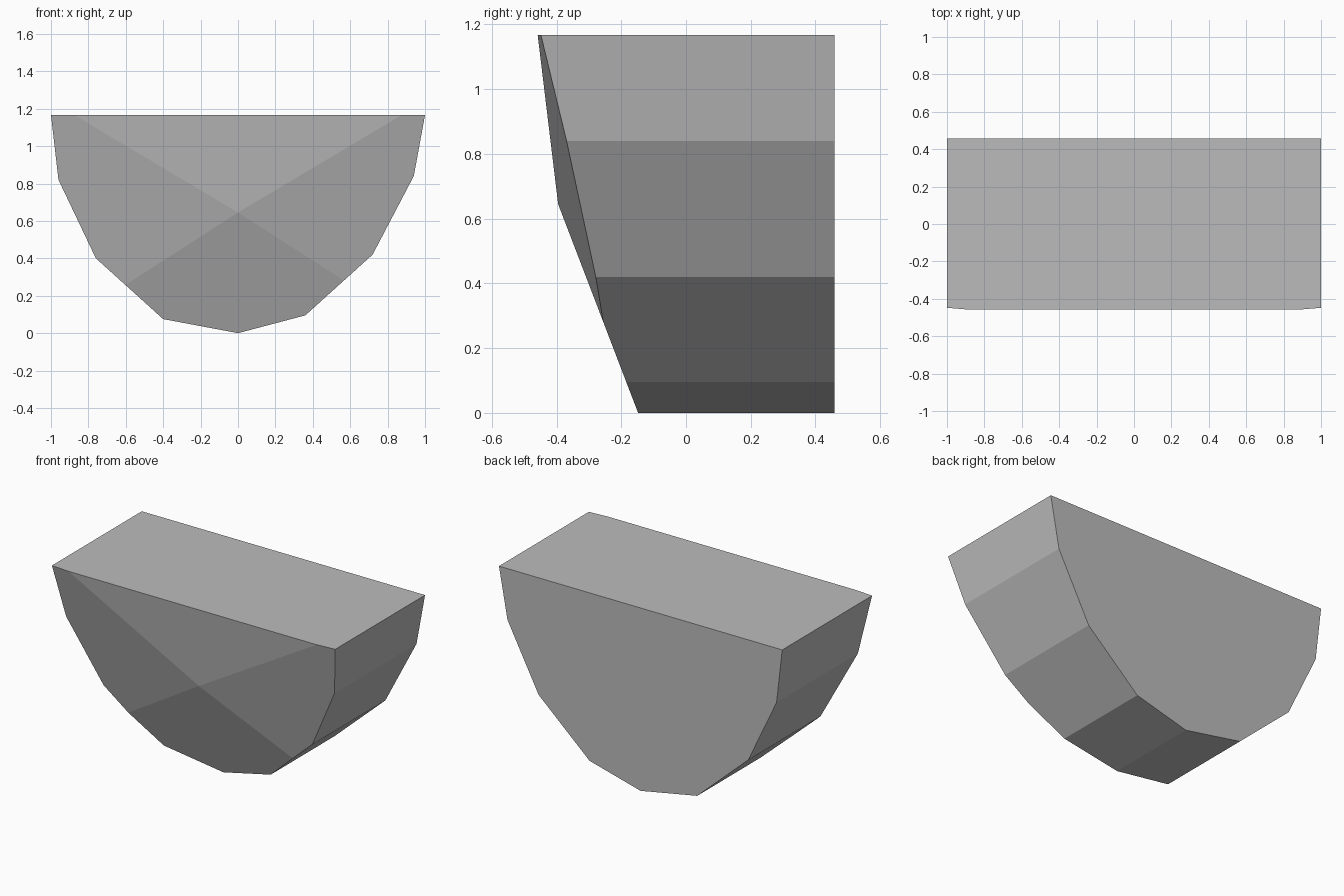
import bpy
import bmesh
from mathutils import Vector

cube = bpy.data.objects.get("Cube")
if cube:
    bpy.data.objects.remove(cube, do_unlink=True)

# Plain grey material
grey = bpy.data.materials.new("grey")
grey.use_nodes = True
colour = (0.5, 0.5, 0.5, 1)
grey.diffuse_color = colour
grey.node_tree.nodes["Principled BSDF"].inputs["Base Color"].default_value = colour

# Rounded bowl outline (x, z), swept from front to back
outline = [(-1, 1.167), (-0.96, 0.82), (-0.76, 0.4), (-0.4, 0.075), (0, 0),
           (0.36, 0.095), (0.72, 0.42), (0.94, 0.84), (1, 1.167)]
front, back = -0.6, 0.458

bm = bmesh.new()
face = bm.faces.new([bm.verts.new((x, front, z)) for x, z in outline])
sweep = bmesh.ops.extrude_face_region(bm, geom=[face], use_keep_orig=True)
moved = [v for v in sweep["geom"] if isinstance(v, bmesh.types.BMVert)]
bmesh.ops.translate(bm, verts=moved, vec=(0, back - front, 0))
bmesh.ops.recalc_face_normals(bm, faces=bm.faces)

# Four facets meeting at a point on the front: slope of y along x and z
peak = Vector((0, -0.395, 0.645))
facets = [(0, -0.121), (0, -0.383), (0.081, -0.257), (-0.081, -0.257)]
for slope_x, slope_z in facets:
    normal = Vector((slope_x, -1, slope_z))
    cut = bmesh.ops.bisect_plane(bm, geom=bm.verts[:] + bm.edges[:] + bm.faces[:],
                                 plane_co=peak, plane_no=normal, clear_outer=True)
    rim = [e for e in cut["geom_cut"] if isinstance(e, bmesh.types.BMEdge)]
    bmesh.ops.contextual_create(bm, geom=rim)
bmesh.ops.remove_doubles(bm, verts=bm.verts, dist=0.0005)
bmesh.ops.recalc_face_normals(bm, faces=bm.faces)

mesh = bpy.data.meshes.new("faceted_half_bowl")
bm.to_mesh(mesh)
bm.free()
mesh.materials.append(grey)
bowl = bpy.data.objects.new("faceted_half_bowl", mesh)
bpy.context.collection.objects.link(bowl)
